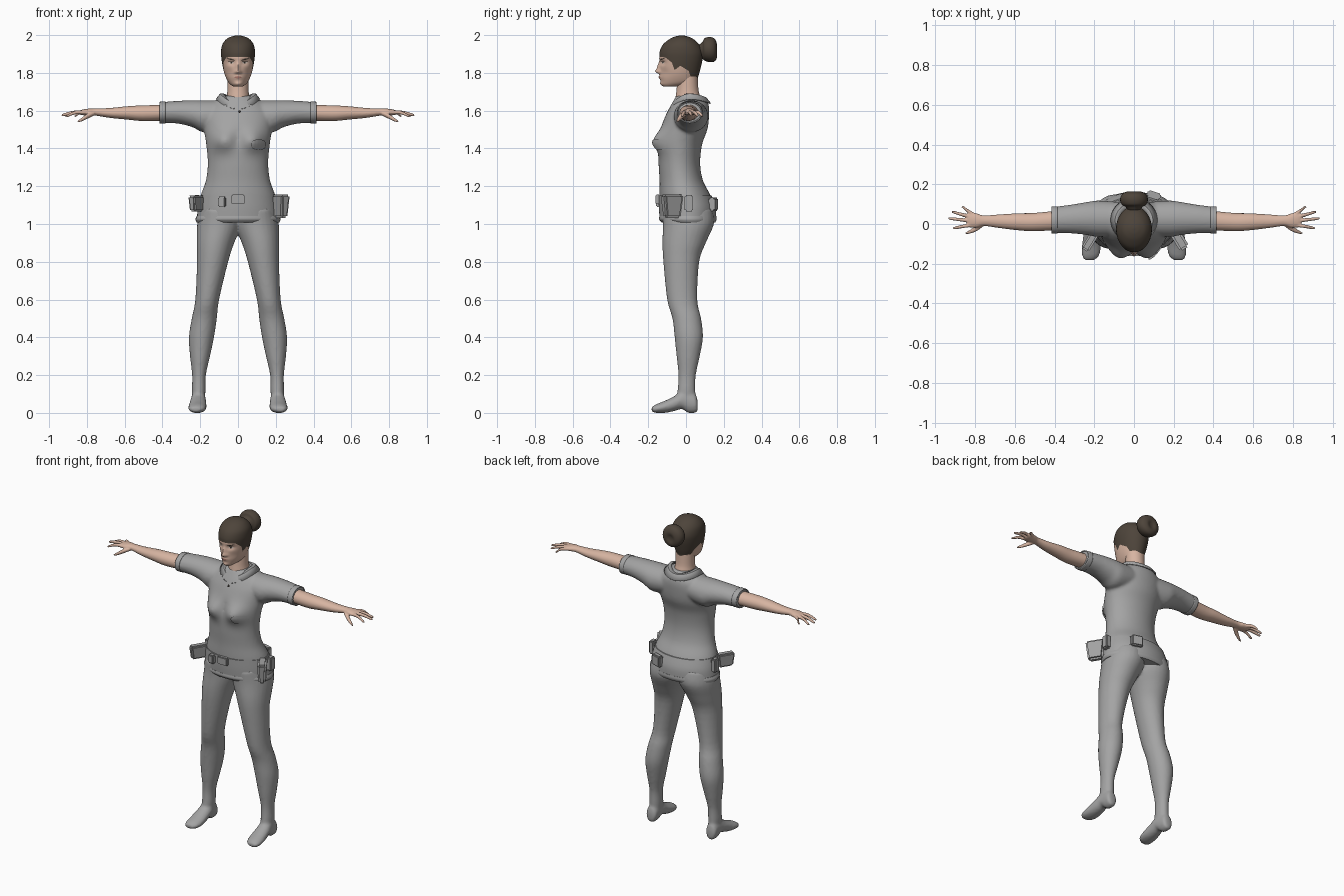
import bpy, bmesh, math
from mathutils import Vector, Matrix
from mathutils.bvhtree import BVHTree

cube = bpy.data.objects.get("Cube")
if cube:
    bpy.data.objects.remove(cube, do_unlink=True)


def material(name, *rgb):
    mat = bpy.data.materials.new(name)
    mat.use_nodes = True
    mat.diffuse_color = (*rgb, 1)
    mat.node_tree.nodes["Principled BSDF"].inputs["Base Color"].default_value = (*rgb, 1)
    return mat


grey = material("grey cloth", .37, .37, .37)
skin = material("skin", .68, .46, .36)
hair = material("dark brown hair", .075, .058, .043)
lip = material("lips", .42, .2, .16)
white = material("eye white", .6, .55, .5)
dark = material("dark iris", .03, .025, .02)


def finish(name, bm, *mats, voxel=0, angle=40, thick=0):
    """Turn a bmesh into a smooth-shaded object, optionally fused into one skin."""
    bmesh.ops.recalc_face_normals(bm, faces=bm.faces)
    mesh = bpy.data.meshes.new(name)
    bm.to_mesh(mesh)
    bm.free()
    for mat in mats:
        mesh.materials.append(mat)
    obj = bpy.data.objects.new(name, mesh)
    bpy.context.collection.objects.link(obj)
    bpy.ops.object.select_all(action="DESELECT")
    obj.select_set(True)
    bpy.context.view_layer.objects.active = obj
    if voxel:
        fuse = obj.modifiers.new("Fuse", "REMESH")
        fuse.mode, fuse.voxel_size, fuse.use_smooth_shade = "VOXEL", voxel, True
        soft = obj.modifiers.new("Soften", "SMOOTH")
        soft.factor, soft.iterations = .5, 4
    if thick:
        obj.modifiers.new("Thickness", "SOLIDIFY").thickness = thick
    bpy.ops.object.shade_smooth_by_angle(angle=math.radians(angle))
    return obj


def spline(rows, steps):
    """Catmull-Rom interpolation of cross-section rows."""
    out = []
    for i in range(len(rows) - 1):
        quad = [rows[max(i - 1, 0)], rows[i], rows[i + 1], rows[min(i + 2, len(rows) - 1)]]
        for k in range(steps):
            t = k / steps
            out.append([b + t / 2 * (c - a + t * (2*a - 5*b + 4*c - d + t * (3*(b - c) + d - a)))
                        for a, b, c, d in zip(*quad)])
    return out + [list(rows[-1])]


def loft(bm, axis, rows, sides=28, steps=4, mirror=1, caps=True):
    """Oval rings along an axis; each row is position, then min/max of the other two axes."""
    rings = []
    for pos, a0, a1, b0, b1 in spline(rows, steps):
        ring = []
        for i in range(sides):
            t = math.tau * i / sides
            co = [(a0 + a1) / 2 + (a1 - a0) / 2 * math.cos(t),
                  (b0 + b1) / 2 + (b1 - b0) / 2 * math.sin(t)]
            co.insert("xyz".index(axis), pos)
            ring.append(bm.verts.new((co[0] * mirror, co[1], co[2])))
        rings.append(ring)
    for low, high in zip(rings, rings[1:]):
        for i in range(sides):
            j = (i + 1) % sides
            bm.faces.new((low[i], low[j], high[j], high[i]))
    if caps:
        bm.faces.new(rings[0])
        bm.faces.new(rings[-1])


def bump(bm, *spots):
    """Push front vertices along y with soft mirrored bumps."""
    for v in bm.verts:
        if v.co.y < -.04:
            x, z = abs(v.co.x), v.co.z
            v.co.y += sum(d * math.exp(-((x - px) / sx) ** 2 - ((z - pz) / sz) ** 2)
                          for px, pz, sx, sz, d in spots)


def plate(name, tree, mat, cx, cz, w, h, tilt=0, lift=.002, power=1):
    """Thin lens-shaped patch laid on the front of a surface."""
    bm = bmesh.new()
    grid = []
    for i in range(13):
        u = i / 6 - 1
        half = h * max(1 - u * u, .02) ** power
        column = []
        for k in (-1, -.5, 0, .5, 1):
            x, z = cx + u * w, cz + k * half + tilt * u * w
            hit = tree.ray_cast(Vector((x, -1, z)), Vector((0, 1, 0)))[0]
            column.append(bm.verts.new((x, (hit.y if hit else -.1) - lift, z)))
        grid.append(column)
    for a, b in zip(grid, grid[1:]):
        for k in range(4):
            bm.faces.new((a[k], b[k], b[k + 1], a[k + 1]))
    finish(name, bm, mat)


def box(name, loc, size, turn=0, taper=1):
    bm = bmesh.new()
    bmesh.ops.create_cube(bm, size=1)
    for v in bm.verts:
        if v.co.z < 0:
            v.co.x *= taper
            v.co.y *= taper
    bmesh.ops.scale(bm, vec=size, verts=bm.verts)
    bmesh.ops.bevel(bm, geom=bm.edges[:], offset=min(size) * .2, segments=2, affect="EDGES")
    bmesh.ops.transform(bm, verts=bm.verts,
                        matrix=Matrix.Translation(loc) @ Matrix.Rotation(turn, 4, "Z"))
    finish(name, bm, grey)


# Trousers and shoes
bm = bmesh.new()
for side in (1, -1):
    loft(bm, "z", [(1.08, -.02, .2, -.125, .14), (1, -.02, .216, -.122, .148),
                   (.9, .02, .218, -.125, .105), (.8, .052, .217, -.12, .07),
                   (.6, .1, .226, -.1, .06), (.5, .112, .245, -.072, .08),
                   (.4, .127, .26, -.06, .09), (.3, .148, .254, -.05, .073),
                   (.2, .17, .243, -.04, .052), (.12, .172, .244, -.045, .05),
                   (.05, .175, .24, -.05, .05)], mirror=side)
    loft(bm, "y", [(.062, .19, .232, .01, .06), (.05, .178, .245, 0, .1),
                   (.01, .174, .247, 0, .12), (-.02, .17, .25, .02, .115),
                   (-.06, .168, .256, .01, .09), (-.11, .166, .262, 0, .065),
                   (-.16, .175, .262, 0, .045), (-.182, .2, .25, .008, .03)], mirror=side)
finish("trousers_and_shoes", bm, grey, voxel=.009)

# Shirt with short sleeves
bm = bmesh.new()
loft(bm, "z", [(1.07, -.215, .215, -.135, .155), (1.15, -.198, .198, -.14, .13),
               (1.23, -.17, .17, -.14, .09), (1.32, -.16, .16, -.145, .075),
               (1.42, -.168, .168, -.145, .085), (1.5, -.18, .18, -.135, .113),
               (1.57, -.185, .185, -.11, .122), (1.62, -.16, .16, -.085, .122),
               (1.655, -.115, .115, -.065, .11), (1.68, -.075, .075, -.05, .085)],
     sides=48, steps=6)
bump(bm, (.08, 1.44, .06, .055, -.042), (0, 1.46, .03, .05, .008))
torso_tree = BVHTree.FromBMesh(bm)
for side in (1, -1):
    loft(bm, "x", [(.07, -.06, .11, 1.5, 1.655), (.18, -.065, .118, 1.485, 1.655),
                   (.24, -.055, .11, 1.512, 1.655), (.32, -.047, .097, 1.532, 1.652),
                   (.415, -.045, .085, 1.535, 1.644)], mirror=side)
finish("shirt", bm, grey, voxel=.009)

# Sleeve cuffs
for side, name in ((1, "left_cuff"), (-1, "right_cuff")):
    bm = bmesh.new()
    loft(bm, "x", [(.385, -.048, .089, 1.533, 1.649), (.416, -.047, .087, 1.533, 1.647)],
         mirror=side, caps=False)
    finish(name, bm, grey, thick=.006)

# Folded collar, open at the throat
bm = bmesh.new()
strip = []
for i in range(33):
    t = .16 + (math.tau - .32) * i / 32
    c, s = math.cos(t), math.sin(t)
    drop = c * c * (.05 if c > 0 else .02)
    strip.append([bm.verts.new(p) for p in (
        (.078 * s, .015 - .07 * c, 1.692 - drop),
        (.095 * s, .018 - .09 * c, 1.69 - drop),
        (.118 * s, .02 - .112 * c, 1.662 - drop * 1.1))])
for a, b in zip(strip, strip[1:]):
    for k in (0, 1):
        bm.faces.new((a[k], b[k], b[k + 1], a[k + 1]))
finish("collar", bm, grey, thick=.007)

# Shirt hem, belt and its rolled lower edge
bands = {"belt": [(1.035, -.217, .217, -.14, .16), (1.09, -.212, .212, -.144, .157),
                  (1.15, -.2, .2, -.145, .136)],
         "hem_roll": [(1.008, -.218, .218, -.128, .155), (1.024, -.225, .225, -.142, .162),
                      (1.042, -.219, .219, -.141, .161)]}
for name, rows in bands.items():
    bm = bmesh.new()
    loft(bm, "z", rows, sides=48)
    finish(name, bm, grey)

# Belt pouches, chest pocket and button
box("left_holster", (.225, -.075, 1.093), (.055, .12, .125), .55, .75)
box("right_pouch", (-.22, -.085, 1.108), (.045, .11, .085), -.55, .8)
box("left_hip_pouch", (.222, .015, 1.11), (.035, .045, .085))
box("right_hip_pouch", (-.218, .015, 1.11), (.035, .045, .085))
box("front_pouch", (-.085, -.142, 1.117), (.04, .03, .055), -.15)
box("buckle", (0, -.15, 1.13), (.068, .024, .05))
box("back_pouch", (.1, .145, 1.105), (.07, .035, .07), -.3)
plate("chest_pocket", torso_tree, grey, .11, 1.42, .038, .028, lift=.008, power=.3)
plate("shirt_button", torso_tree, dark, .008, 1.595, .007, .007, lift=.009, power=.5)

# Arms and spread hands
fingers = {"little": (.05, .868, .085, 1.566), "ring": (.034, .918, .06, 1.567),
           "middle": (.015, .935, .028, 1.57), "index": (-.004, .912, -.02, 1.565)}
for side, name in ((1, "left_arm"), (-1, "right_arm")):
    bm = bmesh.new()
    loft(bm, "x", [(.36, -.03, .07, 1.548, 1.632), (.5, -.036, .056, 1.545, 1.628),
                   (.58, -.032, .054, 1.552, 1.624), (.68, -.02, .048, 1.562, 1.614),
                   (.755, -.01, .043, 1.574, 1.612), (.79, -.018, .053, 1.575, 1.611),
                   (.825, -.018, .06, 1.576, 1.605), (.84, -.01, .055, 1.58, 1.6)], mirror=side)
    for base, tip, y, z in fingers.values():
        mid = (base + y) / 2
        loft(bm, "x", [(.81, base - .01, base + .01, 1.58, 1.602),
                       ((.81 + tip) / 2, mid - .009, mid + .009, 1.58, 1.6),
                       (tip - .008, y - .007, y + .007, z, z + .014),
                       (tip, y - .002, y + .002, z + .004, z + .008)], sides=12, mirror=side)
    loft(bm, "x", [(.76, -.014, .02, 1.575, 1.598), (.795, -.038, -.008, 1.558, 1.585),
                   (.832, -.05, -.033, 1.541, 1.56), (.85, -.05, -.044, 1.538, 1.546)],
         sides=12, mirror=side)
    finish(name, bm, skin, voxel=.004)

# Neck
bm = bmesh.new()
loft(bm, "z", [(1.6, -.075, .075, -.06, .08), (1.67, -.061, .061, -.055, .075),
               (1.71, -.056, .056, -.05, .066), (1.78, -.056, .056, -.045, .062)])
finish("neck", bm, skin)

# Head with sculpted face; the hairline is cut along a side profile
bm = bmesh.new()
loft(bm, "z", [(1.727, -.022, .022, -.118, -.05), (1.738, -.04, .04, -.13, .02),
               (1.755, -.054, .054, -.134, .055), (1.785, -.068, .068, -.137, .066),
               (1.82, -.078, .078, -.138, .076), (1.87, -.087, .087, -.14, .087),
               (1.91, -.09, .09, -.14, .088), (1.95, -.083, .083, -.122, .07),
               (1.98, -.06, .06, -.085, .038), (1.994, -.03, .03, -.052, .005),
               (1.998, -.006, .006, -.026, -.016)], sides=72, steps=7)
bump(bm, (0, 1.808, .013, .012, -.02), (0, 1.83, .01, .024, -.014), (.013, 1.803, .008, .008, -.007),
     (.036, 1.855, .02, .013, .011), (.03, 1.877, .03, .008, -.003), (0, 1.777, .022, .011, -.006),
     (0, 1.742, .018, .01, -.005), (.05, 1.8, .02, .025, .005))
hairline = [(-.2, 1.89), (-.11, 1.882), (-.075, 1.855), (-.06, 1.815), (-.03, 1.838),
            (.015, 1.81), (.035, 1.748), (.2, 1.74)]
for (ya, za), (yb, zb) in zip(hairline, hairline[1:]):
    bmesh.ops.bisect_plane(bm, geom=bm.verts[:] + bm.edges[:] + bm.faces[:],
                           plane_co=(0, ya, za), plane_no=(0, za - zb, yb - ya))
for face in bm.faces:
    c = face.calc_center_median()
    for (ya, za), (yb, zb) in zip(hairline, hairline[1:]):
        if ya <= c.y < yb:
            face.material_index = int(c.z > za + (zb - za) * (c.y - ya) / (yb - ya))
face_tree = BVHTree.FromBMesh(bm)
finish("head", bm, skin, hair, angle=60)

# Eyes, brows and lips
for side, name in ((1, "left"), (-1, "right")):
    plate(name + "_eye", face_tree, white, .036 * side, 1.854, .014, .005)
    plate(name + "_iris", face_tree, dark, .035 * side, 1.854, .005, .005, lift=.003, power=.5)
    plate(name + "_lash", face_tree, dark, .036 * side, 1.859, .016, .0018, lift=.003)
    plate(name + "_brow", face_tree, hair, .038 * side, 1.872, .022, .0035, .25 * side)
plate("lips", face_tree, lip, 0, 1.777, .021, .006)

# Hair bun
bm = bmesh.new()
loft(bm, "y", [(.07, -.03, .03, 1.89, 1.95), (.088, -.045, .045, 1.875, 1.965),
               (.098, -.062, .062, 1.865, 1.983), (.125, -.07, .07, 1.857, 1.99),
               (.15, -.06, .06, 1.86, 1.982), (.163, -.035, .035, 1.88, 1.955),
               (.158, -.012, .012, 1.905, 1.93)])
finish("hair_bun", bm, hair, angle=70)
